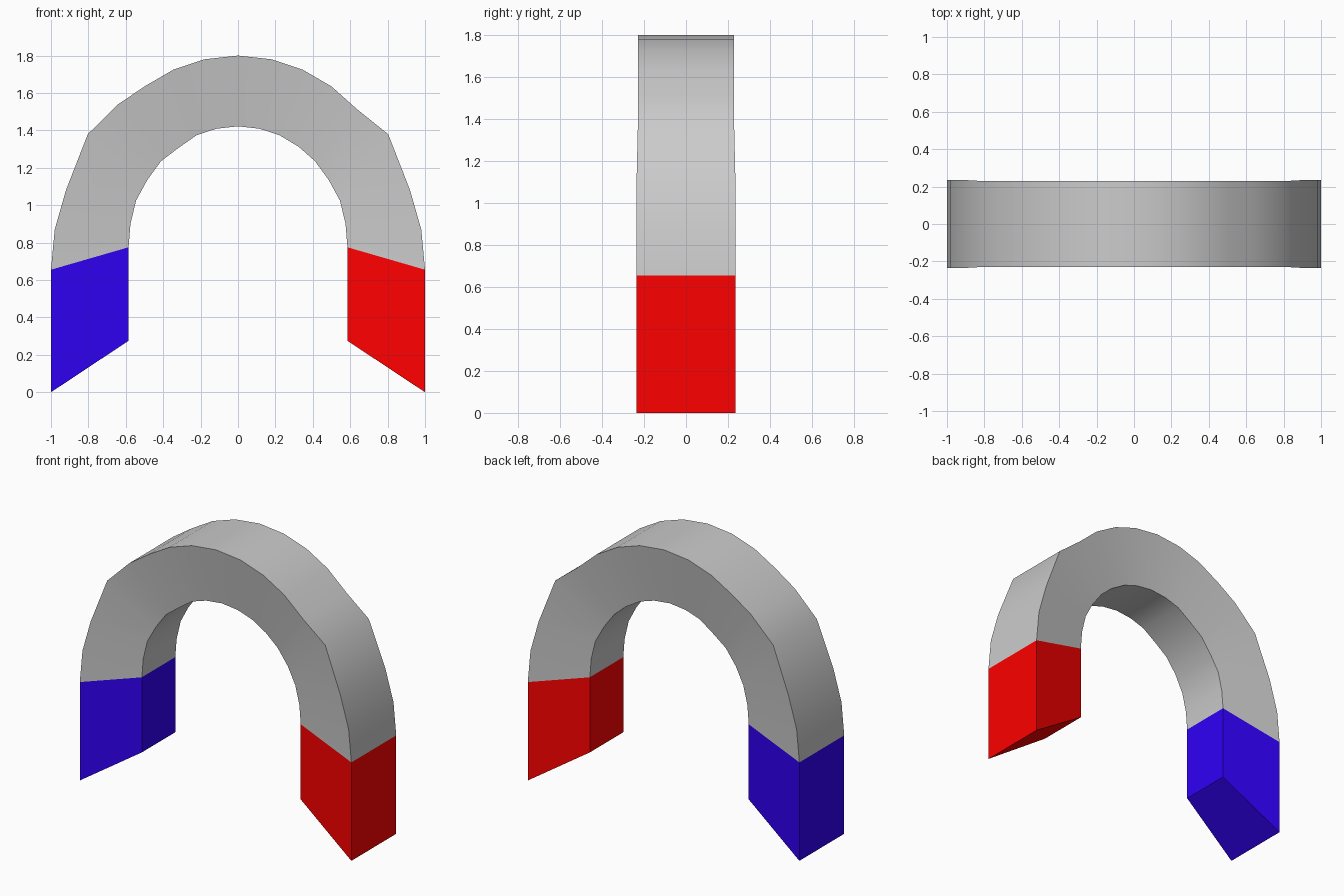
import bpy, bmesh, math

if "Cube" in bpy.data.objects:
    bpy.data.objects.remove(bpy.data.objects["Cube"])

# Right half of the arch, from pole to crown: (x, z)
OUTER = [(1, .655), (.98, .87), (.92, 1.08), (.803, 1.38), (.64, 1.51),
         (.50, 1.635), (.345, 1.725), (.18, 1.78), (0, 1.80)]
INNER = [(.585, .775), (.575, .90), (.545, 1.025), (.485, 1.135), (.412, 1.235),
         (.325, 1.312), (.22, 1.375), (.115, 1.409), (0, 1.422)]
INNER_WIDTH = .745  # the inner side is narrower than the outer side


def full_arc(half, index, left_point):
    """Mirror a half profile, with one slightly different point on the left."""
    left = [(-x, z) for x, z in half[:-1]]
    left[index] = left_point
    return half + left[::-1]


def half_width(z):
    return .236 if z < 1.1 else .229


def make_band(name, outer, inner, cap_end=False, color=None):
    """Solid band between two profiles, open where it joins its neighbour."""
    bm = bmesh.new()
    rings = []
    for (xo, zo), (xi, zi) in zip(outer, inner):
        wo = half_width(zo)
        wi = wo * INNER_WIDTH
        rings.append([bm.verts.new(c) for c in (
            (xo, -wo, zo), (xo, wo, zo), (xi, wi, zi), (xi, -wi, zi))])
    for a, b in zip(rings, rings[1:]):
        for i in range(4):
            j = (i + 1) % 4
            bm.faces.new((a[i], a[j], b[j], b[i]))
    if cap_end:
        bm.faces.new(rings[-1])
    bmesh.ops.recalc_face_normals(bm, faces=bm.faces)
    mesh = bpy.data.meshes.new(name)
    bm.to_mesh(mesh)
    bm.free()
    obj = bpy.data.objects.new(name, mesh)
    bpy.context.collection.objects.link(obj)
    if color:
        mat = bpy.data.materials.new(name + "_paint")
        mat.diffuse_color = color
        mat.use_nodes = True
        mat.node_tree.nodes["Principled BSDF"].inputs["Base Color"].default_value = mat.diffuse_color
        mesh.materials.append(mat)
    return obj


# Grey horseshoe arch
arch = make_band("magnet_arch", full_arc(OUTER, 4, (-.64, 1.54)),
                 full_arc(INNER, 5, (-.32, 1.305)))
bpy.context.view_layer.objects.active = arch
arch.select_set(True)
bpy.ops.object.shade_smooth_by_angle(angle=math.radians(35))

# Coloured poles with slanted ends
for name, side, color in (("red_pole", 1, (1, 0, 0, 1)),
                          ("blue_pole", -1, (.03, 0, .93, 1))):
    make_band(name, [(side, .655), (side, 0)],
              [(side * .585, .775), (side * .585, .275)], True, color)
